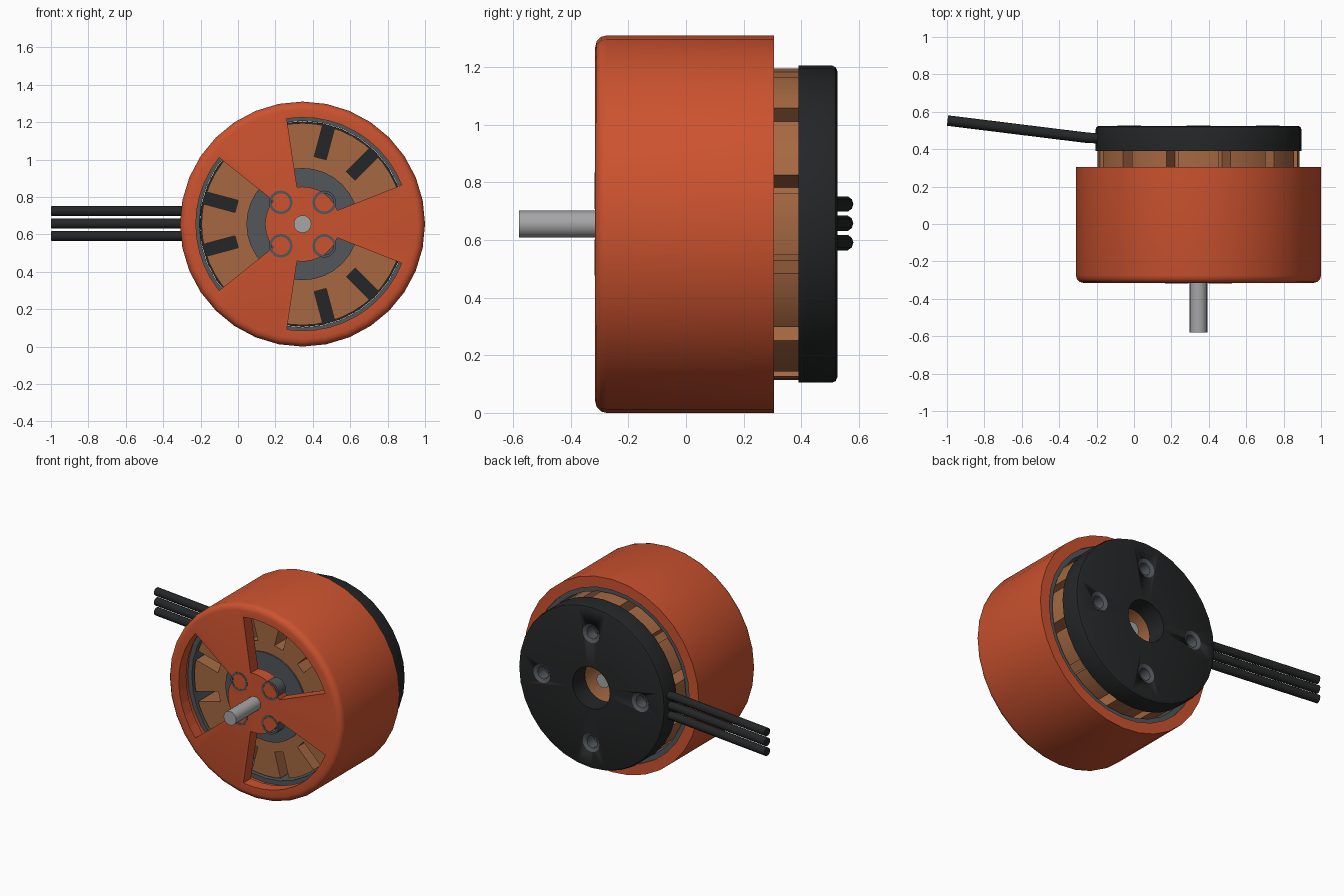
import bpy, bmesh, math
from mathutils import Matrix, Vector

if "Cube" in bpy.data.objects:
    bpy.data.objects.remove(bpy.data.objects["Cube"])

CX, CZ = 0.345, 0.655  # motor axis runs along y


def mat(name, rgb):
    m = bpy.data.materials.new(name)
    m.diffuse_color = (*rgb, 1)
    m.use_nodes = True
    m.node_tree.nodes["Principled BSDF"].inputs["Base Color"].default_value = m.diffuse_color
    return m


ORANGE = mat("orange_paint", (0.60, 0.085, 0.028))
COPPER = mat("copper", (0.38, 0.14, 0.055))
BLACK = mat("black", (0.018, 0.019, 0.02))
STEEL = mat("dark_steel", (0.085, 0.095, 0.105))
SILVER = mat("silver", (0.38, 0.38, 0.39))


def finish(bm, name, material, smooth=True):
    bmesh.ops.recalc_face_normals(bm, faces=bm.faces)
    me = bpy.data.meshes.new(name)
    bm.to_mesh(me)
    bm.free()
    ob = bpy.data.objects.new(name, me)
    bpy.context.collection.objects.link(ob)
    if material:
        me.materials.append(material)
    if smooth:
        activate(ob)
        bpy.ops.object.shade_smooth_by_angle(angle=math.radians(35))
    return ob


def activate(ob):
    bpy.ops.object.select_all(action='DESELECT')
    ob.select_set(True)
    bpy.context.view_layer.objects.active = ob


def lathe(name, profile, material, x=CX, z=CZ, n=32, closed=True):
    """Revolve (radius, y) points round an axis parallel to y."""
    bm = bmesh.new()
    rings = []
    for r, y in profile:
        if r == 0:
            rings.append([bm.verts.new((x, y, z))] * n)
        else:
            rings.append([bm.verts.new((x + r * math.cos(2 * math.pi * i / n), y,
                                        z + r * math.sin(2 * math.pi * i / n))) for i in range(n)])
    pairs = list(zip(rings, rings[1:])) + ([(rings[-1], rings[0])] if closed else [])
    for a, b in pairs:
        for i in range(n):
            j = (i + 1) % n
            bm.faces.new(list(dict.fromkeys((a[i], a[j], b[j], b[i]))))
    return finish(bm, name, material)


def cut(ob, cutter):
    cutter.hide_render = True
    m = ob.modifiers.new("cut", 'BOOLEAN')
    m.operation, m.solver, m.object = 'DIFFERENCE', 'EXACT', cutter
    activate(ob)
    bpy.ops.object.modifier_apply(modifier=m.name)
    bpy.data.objects.remove(cutter)


def prism(bm, outline, y0, y1):
    """Extrude an (x, z) outline along y."""
    a = [bm.verts.new((CX + p[0], y0, CZ + p[1])) for p in outline]
    b = [bm.verts.new((CX + p[0], y1, CZ + p[1])) for p in outline]
    bm.faces.new(a)
    bm.faces.new(b[::-1])
    for i in range(len(a)):
        j = (i + 1) % len(a)
        bm.faces.new((a[i], b[i], b[j], a[j]))


def polar(r, deg):
    return (r * math.cos(math.radians(deg)), r * math.sin(math.radians(deg)))


# Rotating bell: rounded front, open back
bell = lathe("bell", [(0.02, -0.315), (0.615, -0.315), (0.635, -0.31), (0.65, -0.295),
                      (0.655, -0.275), (0.655, 0.305), (0.583, 0.305), (0.583, -0.235),
                      (0.02, -0.235)], ORANGE)

# Three sector windows in the bell front
bm = bmesh.new()
for mid in (60, 180, 300):
    angles = [mid - 38.5 + 77 * i / 10 for i in range(11)]
    prism(bm, [polar(0.57, a) for a in angles] + [polar(0.2, a) for a in angles[::-1]], -0.4, -0.2)
cut(bell, finish(bm, "window_cutter", None, False))

# Magnet ring inside the bell
lathe("magnet_ring", [(0.552, -0.2), (0.586, -0.2), (0.586, 0.295), (0.552, 0.295)], STEEL)

# Shaft
lathe("shaft", [(0, -0.58), (0.047, -0.58), (0.047, 0.4), (0, 0.4)], SILVER, n=20, closed=False)

# Mounting hole rims on the bell front
for sx in (-1, 1):
    for sz in (-1, 1):
        lathe("bell_hole_rim", [(0.049, -0.317), (0.063, -0.317), (0.063, -0.237), (0.049, -0.237)],
              STEEL, CX + sx * 0.116, CZ + sz * 0.116, 20)

# Wound stator with twelve open slots
stator = lathe("stator", [(0.17, -0.19), (0.54, -0.19), (0.54, 0.395), (0.17, 0.395)], COPPER, n=48)
bm = bmesh.new()
for k in range(12):
    d = Vector(polar(1, 15 + 30 * k))
    s = Vector((-d.y, d.x)) * 0.033
    prism(bm, [d * 0.365 - s, d * 0.6 - s, d * 0.6 + s, d * 0.365 + s], -0.3, 0.5)
cut(stator, finish(bm, "slot_cutter", None, False))

# Grey bearing collar at the stator's front
lathe("bearing_collar", [(0.16, -0.2), (0.3, -0.2), (0.3, -0.15), (0.16, -0.15)], STEEL)

# Base plate with centre opening
base = lathe("base_plate", [(0.14, 0.39), (0.55, 0.39), (0.55, 0.507), (0.545, 0.519),
                            (0.532, 0.525), (0.14, 0.525)], BLACK)

# Four countersunk mounting sockets in the base
for k in range(4):
    px, pz = polar(0.37, 90 * k)
    x, z = CX + px, CZ + pz
    cut(base, lathe("socket_cutter", [(0, 0.43), (0.062, 0.43), (0.062, 0.6), (0, 0.6)],
                    None, x, z, 20, False))
    lathe("base_socket", [(0, 0.44), (0.04, 0.44), (0.04, 0.515), (0.063, 0.526), (0.063, 0.428),
                          (0, 0.428)], STEEL, x, z, 20, False)

# Three power wires leaving the base
for k in (-1, 0, 1):
    cu = bpy.data.curves.new("power_wire", 'CURVE')
    cu.dimensions = '3D'
    cu.bevel_depth, cu.bevel_resolution, cu.use_fill_caps = 0.028, 3, True
    sp = cu.splines.new('POLY')
    path = [(-0.997, 0.553), (-0.3, 0.467), (-0.24, 0.46), (-0.16, 0.459)]
    sp.points.add(len(path) - 1)
    for p, (x, y) in zip(sp.points, path):
        p.co = (x, y, CZ + 0.003 + 0.067 * k, 1)
    wire = bpy.data.objects.new("power_wire", cu)
    bpy.context.collection.objects.link(wire)
    cu.materials.append(BLACK)
